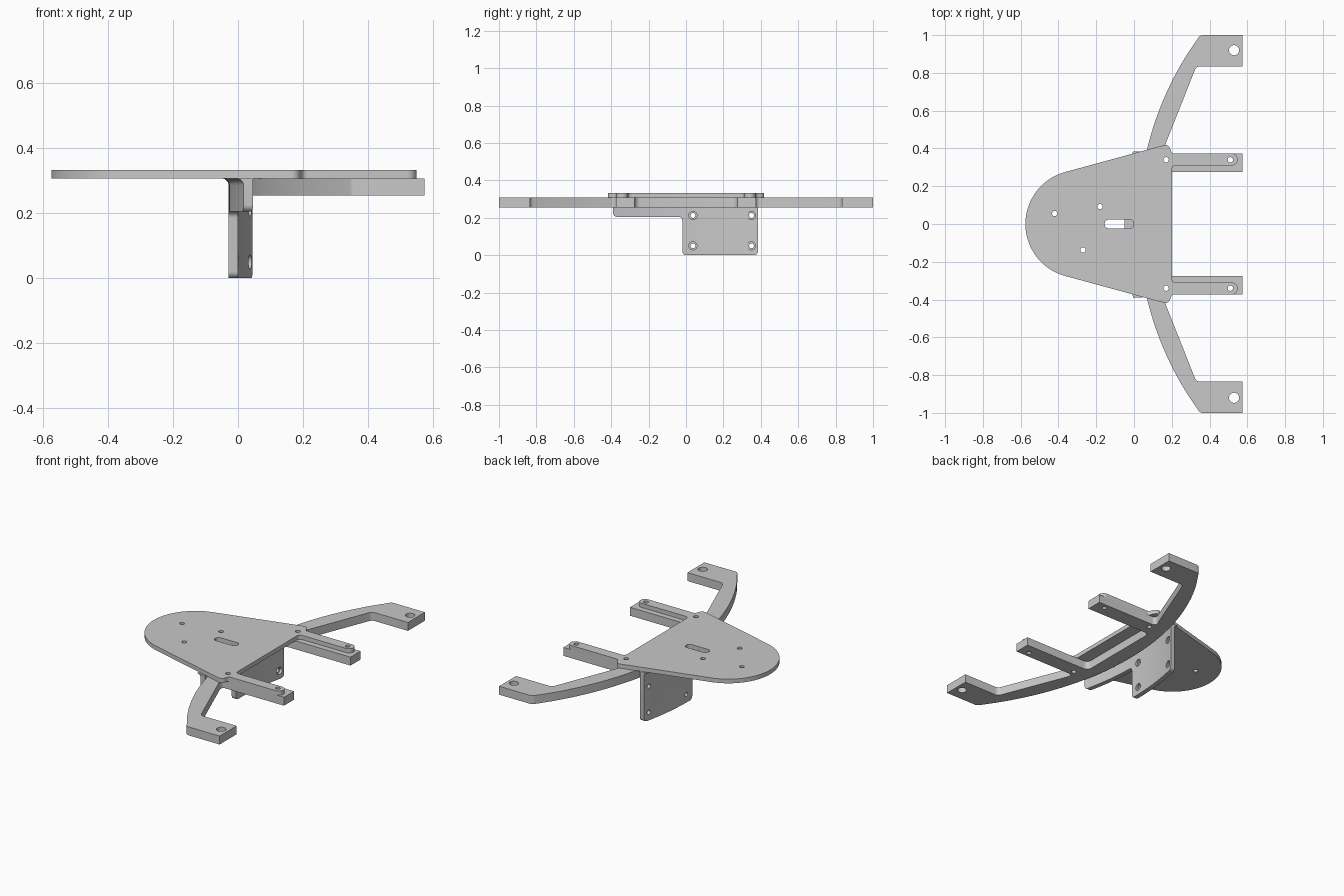
import bpy, bmesh, math
from mathutils import Vector

cube = bpy.data.objects.get("Cube")
if cube:
    bpy.data.objects.remove(cube, do_unlink=True)

grey = bpy.data.materials.new("plain grey")
grey.use_nodes = True
grey.diffuse_color = (0.58, 0.58, 0.58, 1)
grey.node_tree.nodes["Principled BSDF"].inputs["Base Color"].default_value = (0.58, 0.58, 0.58, 1)


def rounded(points, steps=6):
    """Round each (x, y, radius) corner of a closed outline."""
    out = []
    for i, (x, y, r) in enumerate(points):
        p = Vector((x, y, 0))
        if r == 0:
            out.append(p)
            continue
        a = Vector((*points[i - 1][:2], 0)) - p
        b = Vector((*points[(i + 1) % len(points)][:2], 0)) - p
        half = a.angle(b) / 2
        d = min(r / math.tan(half), 0.49 * a.length, 0.49 * b.length)
        r = d * math.tan(half)
        a.normalize()
        b.normalize()
        c = p + (a + b).normalized() * r / math.sin(half)
        s, e = (p + a * d - c).normalized(), (p + b * d - c).normalized()
        out += [c + s.slerp(e, k / steps) * r for k in range(steps + 1)]
    return out


def mirrored(half):
    """Complete an outline given for +y with its -y reflection."""
    return half + [(x, -y, r) for x, y, r in reversed(half) if abs(y) > 1e-6]


def make_object(name, bm):
    bmesh.ops.recalc_face_normals(bm, faces=bm.faces)
    mesh = bpy.data.meshes.new(name)
    bm.to_mesh(mesh)
    bm.free()
    mesh.materials.append(grey)
    ob = bpy.data.objects.new(name, mesh)
    bpy.context.collection.objects.link(ob)
    return ob


def prism(name, outline, low, high, along_x=False):
    """Extrude an outline up z, or a (y, z) outline along x."""
    bm = bmesh.new()
    place = (lambda p, h: (h, p.x, p.y)) if along_x else (lambda p, h: (p.x, p.y, h))
    rings = [[bm.verts.new(place(p, h)) for p in outline] for h in (low, high)]
    bm.faces.new(rings[0])
    bm.faces.new(rings[1])
    n = len(outline)
    for i in range(n):
        j = (i + 1) % n
        bm.faces.new((rings[0][i], rings[0][j], rings[1][j], rings[1][i]))
    return make_object(name, bm)


def circle(x, y, r, n=24):
    return [Vector((x + r * math.cos(t * math.tau / n), y + r * math.sin(t * math.tau / n), 0))
            for t in range(n)]


def carve(ob, cutter, operation="DIFFERENCE"):
    mod = ob.modifiers.new("cut", "BOOLEAN")
    mod.operation, mod.object, mod.solver = operation, cutter, "EXACT"
    deps = bpy.context.evaluated_depsgraph_get()
    mesh = bpy.data.meshes.new_from_object(ob.evaluated_get(deps))
    ob.modifiers.clear()
    ob.data = mesh
    bpy.data.objects.remove(cutter, do_unlink=True)


def drill(ob, holes):
    for x, y, r in holes:
        carve(ob, prism("drill", circle(x, y, r), -1, 1))


def arc_x(y, radius):
    return radius - math.sqrt(radius ** 2 - y ** 2)


PLATE_LOW, PLATE_TOP = 0.307, 0.333
finger_holes = [(x, s * 0.34, 0.014) for x in (0.17, 0.51) for s in (-1, 1)]

# Top plate: round nose, widening sides and two narrow tabs
nose = [(-0.29 - 0.285 * math.cos(math.radians(t)), 0.285 * math.sin(math.radians(t)), 0)
        for t in range(0, 76, 5)]
tab = [(0.183, 0.424, 0.03), (0.2, 0.373, 0.02), (0.55, 0.373, 0.031),
       (0.55, 0.31, 0.031), (0.2, 0.31, 0.02)]
top_plate = prism("top_plate", rounded(mirrored(nose + tab)), PLATE_LOW, PLATE_TOP)
drill(top_plate, finger_holes + [(-0.42, 0.055, 0.014), (-0.18, 0.092, 0.014), (-0.27, -0.138, 0.014)])
slot = [(-0.155, -0.023, 0.02), (-0.002, -0.023, 0.02), (-0.002, 0.023, 0.02), (-0.155, 0.023, 0.02)]
carve(top_plate, prism("slot_cutter", rounded(slot), 0.302, 1))

# Curved support: crescent with end feet and two inner fingers
half = [(0.12, 0.275, 0.03), (0.575, 0.275, 0), (0.575, 0.373, 0), (0.147, 0.373, 0.02),
        (0.33, 0.835, 0.03), (0.575, 0.835, 0), (0.575, 1.0, 0), (0.35, 1.0, 0.025)]
half += [(0.022 + arc_x(k / 20, 1.688), k / 20, 0) for k in range(18, -1, -1)]
support = prism("curved_support", rounded(mirrored(half)), 0.255, PLATE_LOW)
drill(support, finger_holes + [(0.53, s * 0.92, 0.027) for s in (-1, 1)])

# Hanging bracket: a curved wall with a fillet under the plate
fillet = 0.022
section = [(0, -0.1), (-0.029, -0.1)]
section += [(-0.029 - fillet * (1 - math.cos(t * math.pi / 12)),
             PLATE_LOW - fillet + fillet * math.sin(t * math.pi / 12)) for t in range(7)]
section += [(0, PLATE_LOW)]
bm = bmesh.new()
count = 24
rows = []
for k in range(count + 1):
    y = -0.42 + 0.84 * k / count
    rows.append([bm.verts.new((x + arc_x(y, 1.67), y, z)) for x, z in section])
for a, b in zip(rows, rows[1:]):
    for i in range(len(section)):
        j = (i + 1) % len(section)
        bm.faces.new((a[i], a[j], b[j], b[i]))
bm.faces.new(rows[0])
bm.faces.new(rows[-1])
bracket = make_object("hanging_bracket", bm)
outline = [(-0.39, 0.4, 0), (-0.39, 0.205, 0.02), (-0.02, 0.205, 0.02), (-0.02, 0, 0.02),
           (0.385, 0, 0.02), (0.385, 0.4, 0)]
carve(bracket, prism("bracket_outline", rounded(outline), -0.3, 0.3, True), "INTERSECT")

# Bracket screw holes, each with a wider recess on the +x side
for y in (0.037, 0.35):
    face = arc_x(y, 1.67)
    for z in (0.05, 0.212):
        carve(bracket, prism("drill", circle(y, z, 0.013), -0.3, 0.3, True))
        carve(bracket, prism("recess", circle(y, z, 0.022), face - 0.012, 0.3, True))

# Smooth the curved walls, keep the edges sharp
for ob in bpy.context.view_layer.objects:
    ob.select_set(ob in (top_plate, support, bracket))
bpy.context.view_layer.objects.active = top_plate
bpy.ops.object.shade_smooth_by_angle(angle=math.radians(30))
